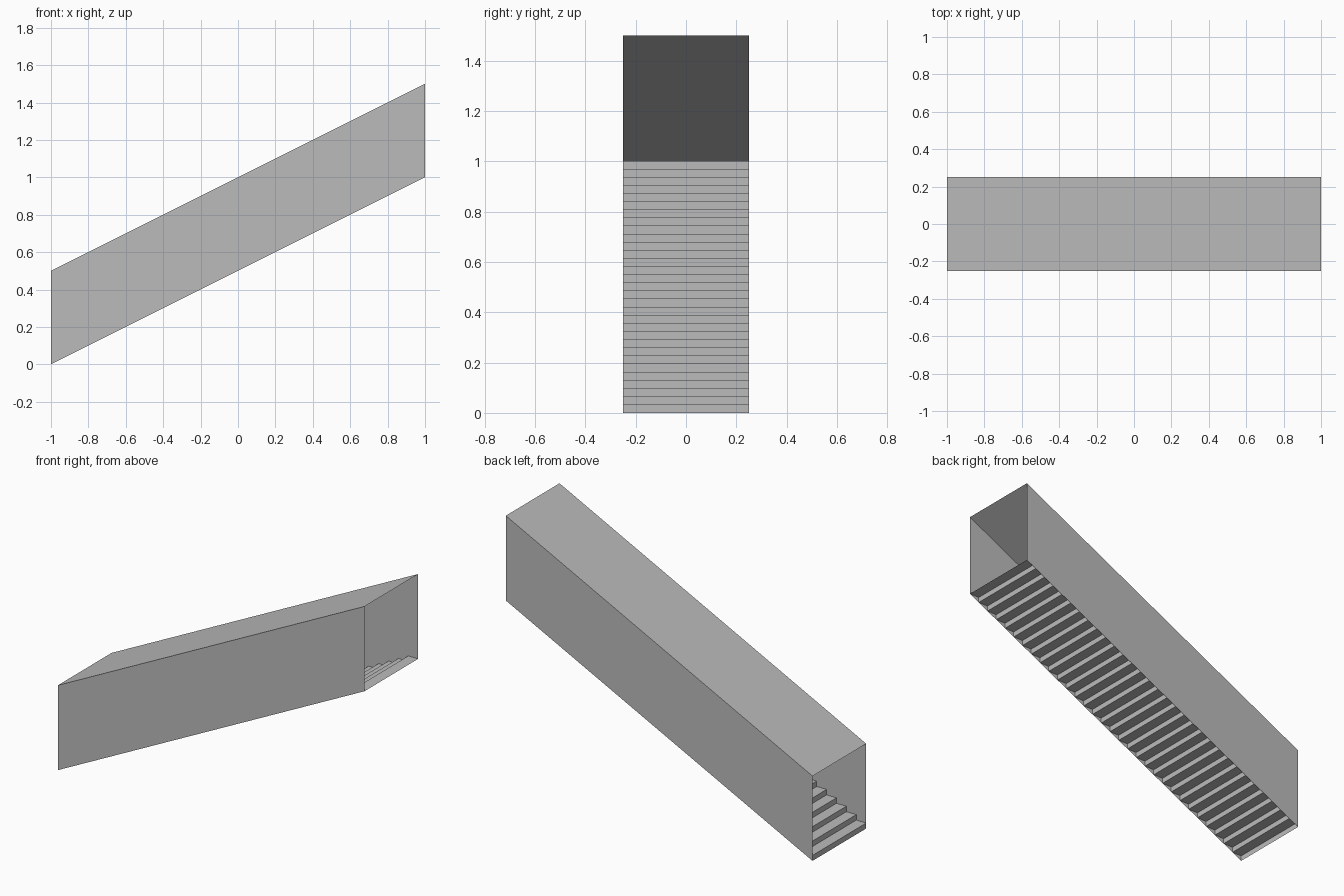
import bpy
import bmesh
from mathutils import Vector

STEPS = 31
LENGTH, RISE, WIDTH, HEADROOM = 2.0, 1.0, 0.5, 0.5
X0, X1, HALF = -LENGTH / 2, LENGTH / 2, WIDTH / 2

cube = bpy.data.objects.get("Cube")
if cube:
    bpy.data.objects.remove(cube, do_unlink=True)

# Single plain grey
grey = bpy.data.materials.new("plain grey")
grey.use_nodes = True
colour = (0.5, 0.5, 0.5, 1)
grey.diffuse_color = colour
bsdf = next(n for n in grey.node_tree.nodes if n.type == "BSDF_PRINCIPLED")
bsdf.inputs["Base Color"].default_value = colour


def sheet(name, path, sweep):
    """Sweep an open path of points along a vector into a thin flat-faced sheet."""
    bm = bmesh.new()
    verts = [bm.verts.new(p) for p in path]
    edges = [bm.edges.new(pair) for pair in zip(verts, verts[1:])]
    swept = bmesh.ops.extrude_edge_only(bm, edges=edges)["geom"]
    moved = [g for g in swept if isinstance(g, bmesh.types.BMVert)]
    bmesh.ops.translate(bm, verts=moved, vec=sweep)
    # Turn the faces upward, or outward for upright walls
    bm.normal_update()
    for face in bm.faces:
        n, c = face.normal, face.calc_center_median()
        out = n.z if abs(n.z) > 0.1 else (n.y * c.y if abs(n.y) > 0.5 else -n.x)
        if out < 0:
            face.normal_flip()
    mesh = bpy.data.meshes.new(name)
    bm.to_mesh(mesh)
    bm.free()
    mesh.materials.append(grey)
    obj = bpy.data.objects.new(name, mesh)
    bpy.context.collection.objects.link(obj)
    return obj


across = Vector((0, WIDTH, 0))
up = Vector((0, 0, HEADROOM))

# Stair flight: riser then tread, repeated up the slope
run, riser = LENGTH / STEPS, RISE / STEPS
profile = [(X0, -HALF, 0)]
for i in range(STEPS):
    z = (i + 1) * riser
    profile += [(X0 + i * run, -HALF, z), (X0 + (i + 1) * run, -HALF, z)]
sheet("stair_flight", profile, across)

# Sloping side walls
for name, y in (("front_wall", -HALF), ("back_wall", HALF)):
    sheet(name, [(X0, y, 0), (X1, y, RISE)], up)

# Sloping roof; both ends stay open
sheet("roof", [(X0, -HALF, HEADROOM), (X1, -HALF, RISE + HEADROOM)], across)
